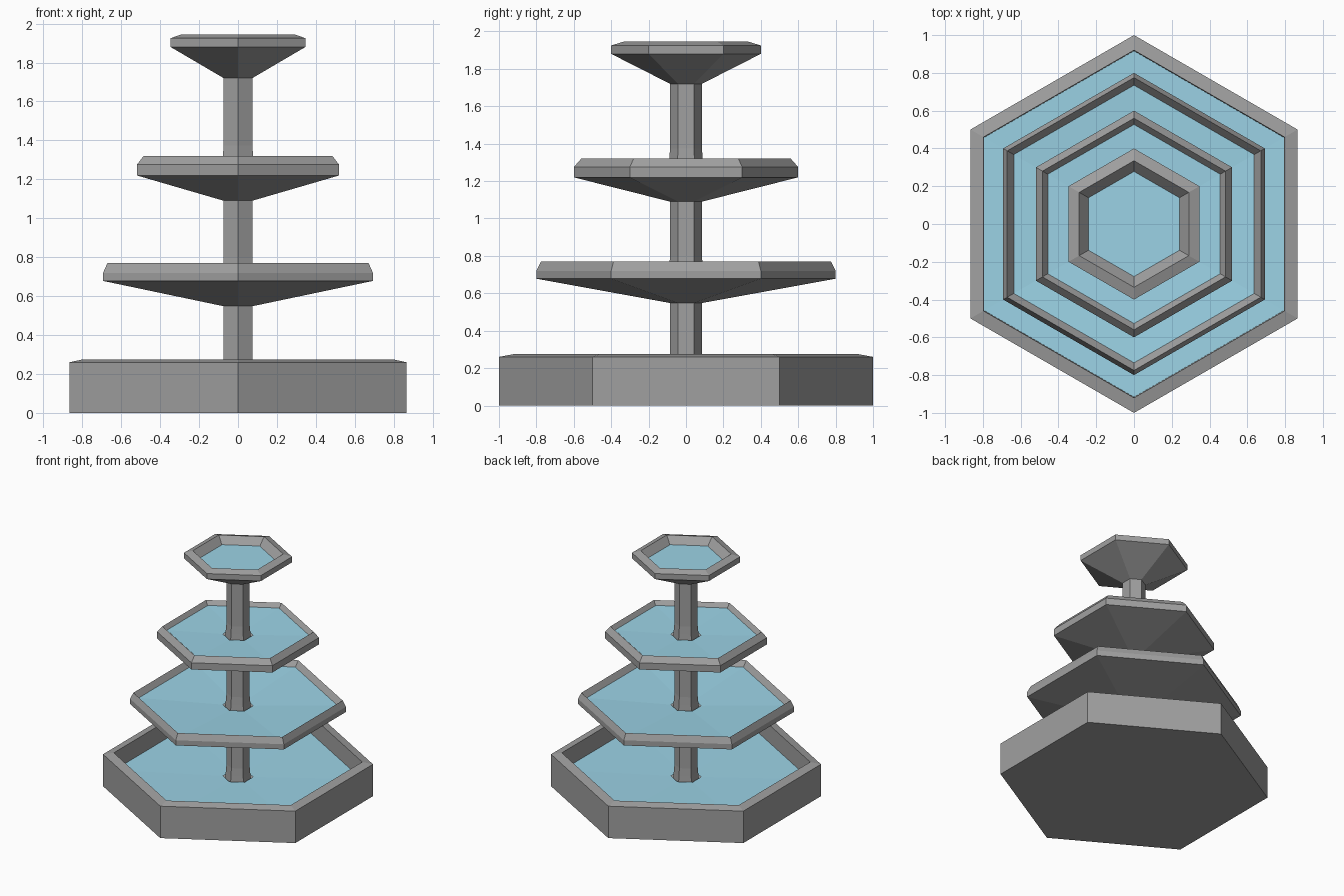
import bpy, bmesh, math

if "Cube" in bpy.data.objects:
    bpy.data.objects.remove(bpy.data.objects["Cube"])


def material(name, rgb):
    m = bpy.data.materials.new(name)
    m.diffuse_color = (*rgb, 1)
    m.use_nodes = True
    m.node_tree.nodes["Principled BSDF"].inputs["Base Color"].default_value = m.diffuse_color
    return m


water_mat = material("water", (0.33, 0.65, 0.79))
stone_mat = material("stone", (0.35, 0.35, 0.35))


def lathe(name, profile, mat):
    """Revolve (radius, z) points in six flat sides, corners on the y axis."""
    bm = bmesh.new()
    rings = []
    for r, z in profile:
        if r == 0:
            rings.append([bm.verts.new((0, 0, z))] * 6)
        else:
            angles = [math.radians(90 + 60 * k) for k in range(6)]
            rings.append([bm.verts.new((r * math.cos(a), r * math.sin(a), z)) for a in angles])
    for a, b in zip(rings, rings[1:]):
        for k in range(6):
            j = (k + 1) % 6
            bm.faces.new(list(dict.fromkeys((a[k], a[j], b[j], b[k]))))
    me = bpy.data.meshes.new(name)
    bm.to_mesh(me)
    bm.free()
    me.materials.append(mat)
    ob = bpy.data.objects.new(name, me)
    bpy.context.collection.objects.link(ob)
    return ob


POLE = 0.085

# Ground basin with a bevelled rim and sunken floor
lathe("base_basin", [(0, 0), (1, 0), (1, 0.26), (0.92, 0.275), (0.915, 0.10), (0, 0.08)], stone_mat)

# Bowls: name, underside z, outer radius, lip bottom, lip top, rim radius, rim z, water radius, water z
bowls = [
    ("lower_bowl", 0.548, 0.80, 0.678, 0.72, 0.775, 0.77, 0.733, 0.73),
    ("middle_bowl", 1.09, 0.60, 1.22, 1.275, 0.56, 1.32, 0.525, 1.29),
    ("top_bowl", 1.72, 0.40, 1.88, 1.925, 0.335, 1.945, 0.275, 1.89),
]
for name, z0, r, z1, z2, rr, zr, wr, wz in bowls:
    lathe(name, [(0, z0), (POLE, z0), (r, z1), (r, z2), (rr, zr), (wr, wz - 0.01), (0, wz - 0.05)],
          stone_mat)

# Water surfaces, dipping slightly towards the column, open around its foot
waters = [("base_water", 0.918, 0.135, 0.12), ("lower_water", 0.735, 0.73, 0.70),
          ("middle_water", 0.527, 1.29, 1.275)]
for name, r, z_edge, z_mid in waters:
    lathe(name, [(0.112, z_mid), (r, z_edge)], water_mat)
lathe("top_water", [(0, 1.89), (0.278, 1.89)], water_mat)

# Column sections, widening slightly towards the foot standing in each pool
columns = [("lower_column", 0.12, 0.56), ("middle_column", 0.70, 1.10), ("upper_column", 1.275, 1.73)]
for name, z, top in columns:
    lathe(name, [(0, z - 0.03), (0.097, z - 0.03), (0.09, z + 0.04),
                 (POLE, z + 0.1), (POLE, top), (0, top)], stone_mat)
